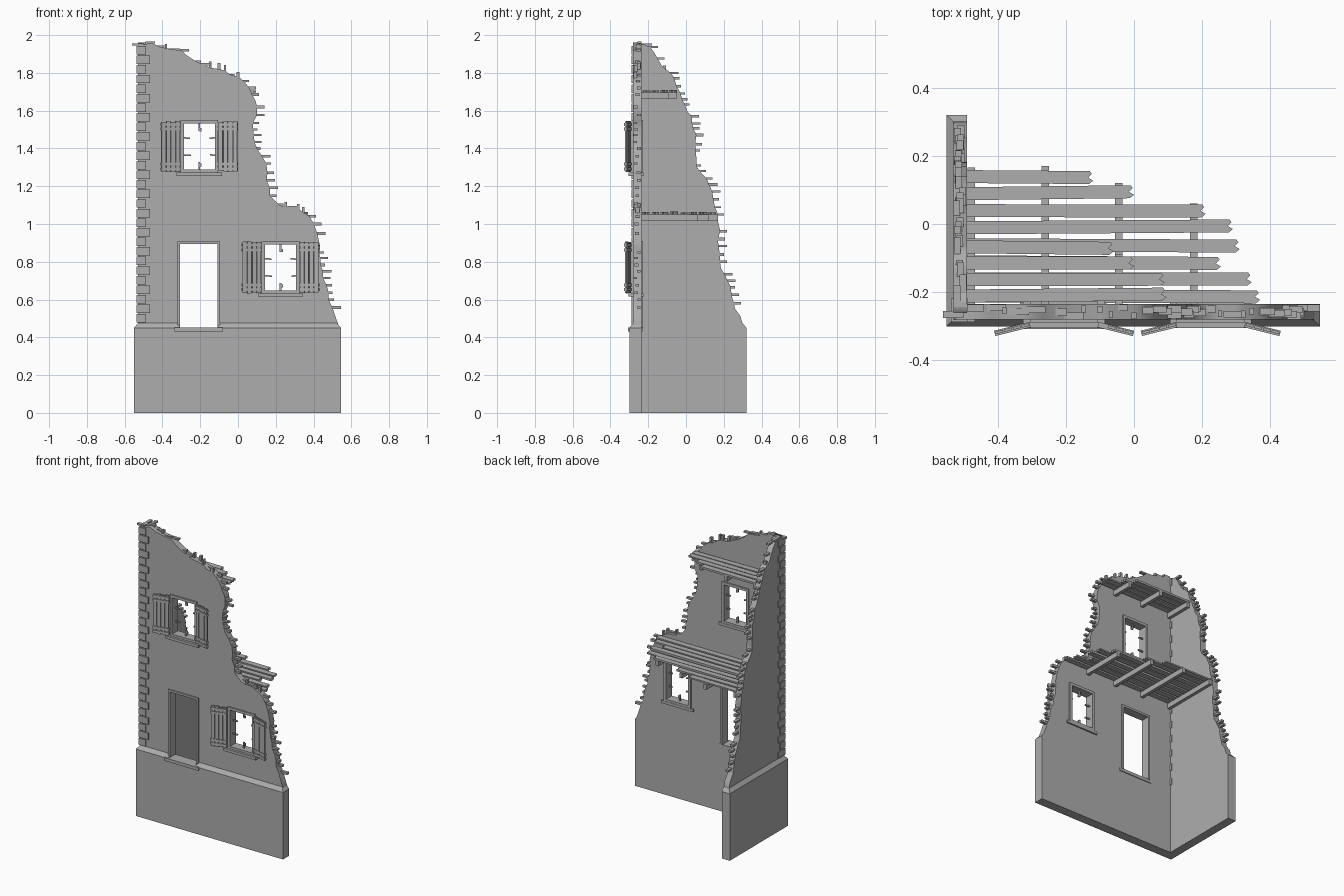
import bpy, bmesh, math, random
from mathutils import Matrix, Vector

if "Cube" in bpy.data.objects:
    bpy.data.objects.remove(bpy.data.objects["Cube"])
rng = random.Random(7)

grey = bpy.data.materials.new("plaster grey")
grey.use_nodes = True
grey.diffuse_color = (0.42, 0.42, 0.42, 1)
grey.node_tree.nodes["Principled BSDF"].inputs["Base Color"].default_value = grey.diffuse_color


def add_object(name, mesh):
    mesh.materials.clear()
    mesh.materials.append(grey)
    obj = bpy.data.objects.new(name, mesh)
    bpy.context.collection.objects.link(obj)
    return obj


def finish(name, bm):
    bmesh.ops.recalc_face_normals(bm, faces=bm.faces)
    mesh = bpy.data.meshes.new(name)
    bm.to_mesh(mesh)
    bm.free()
    return add_object(name, mesh)


def box(bm, x0, x1, y0, y1, z0, z1, turn=None):
    mid = Vector((x0 + x1, y0 + y1, z0 + z1)) / 2
    size = Matrix.Diagonal((x1 - x0, y1 - y0, z1 - z0, 1))
    bmesh.ops.create_cube(bm, size=1, matrix=Matrix.Translation(mid) @ (turn or Matrix()) @ size)


def prism(bm, outline, z0, z1, top=None):
    low = [bm.verts.new((x, y, z0)) for x, y in outline]
    high = [bm.verts.new((x, y, z1)) for x, y in (top or outline)]
    bm.faces.new(low)
    bm.faces.new(high)
    for i in range(len(low)):
        j = i - 1
        bm.faces.new((low[j], low[i], high[i], high[j]))


def rect(x0, x1, y0, y1):
    return [(x0, y0), (x1, y0), (x1, y1), (x0, y1)]


def roughen(points):
    """Break each edge of a ruined outline into small jagged steps."""
    out = [points[0]]
    for a, b in zip(points, points[1:]):
        steps = max(1, round(math.dist(a, b) / 0.04))
        for i in range(1, steps):
            t = i / steps
            out.append((a[0] + (b[0] - a[0]) * t + rng.uniform(-.009, .009),
                        a[1] + (b[1] - a[1]) * t + rng.uniform(-.007, .007)))
        out.append(b)
    return out


def wall(name, outline, holes, thickness, place):
    curve = bpy.data.curves.new(name, "CURVE")
    curve.dimensions, curve.fill_mode, curve.extrude = "2D", "BOTH", thickness / 2
    for loop in [outline] + holes:
        spline = curve.splines.new("POLY")
        spline.points.add(len(loop) - 1)
        for p, (u, v) in zip(spline.points, loop):
            p.co = (u, v, 0, 1)
        spline.use_cyclic_u = True
    temp = bpy.data.objects.new(name, curve)
    bpy.context.collection.objects.link(temp)
    graph = bpy.context.evaluated_depsgraph_get()
    mesh = bpy.data.meshes.new_from_object(temp.evaluated_get(graph))
    bpy.data.objects.remove(temp)
    mesh.transform(place)
    bm = bmesh.new()
    bm.from_mesh(mesh)
    bmesh.ops.remove_doubles(bm, verts=bm.verts, dist=0.0001)
    finish(name, bm)


def splinters(name, edge, place, thickness):
    """Thin broken bricks sticking out of a ruined edge."""
    bm = bmesh.new()
    for a, b in zip(edge, edge[1:]):
        steep = abs(b[1] - a[1]) > 0.8 * abs(b[0] - a[0])
        if rng.random() < 0.15 or a[1] < 0.55:
            continue
        u, v = a
        w = rng.uniform(-thickness / 2 + .01, thickness / 2 - .01)
        long, thick = rng.uniform(.02, .045), rng.uniform(.005, .008)
        if steep or rng.random() < 0.45:
            box(bm, u - .03, u + long, v - thick, v + thick, w - .01, w + .01)
        else:
            box(bm, u - thick, u + thick, v - .03, v + long * .8, w - .01, w + .01)
    bm.transform(place)
    finish(name, bm)


# Plinth with a chamfered top, interrupted at the doorway
bm = bmesh.new()
prism(bm, [(-.55, -.3), (.545, -.3), (.545, -.235), (-.49, -.235), (-.49, .32), (-.55, .32)], 0, .45)
prism(bm, rect(-.55, -.31, -.3, -.235), .45, .475, rect(-.53, -.31, -.28, -.235))
prism(bm, rect(-.105, .545, -.3, -.235), .45, .475, rect(-.105, .525, -.28, -.235))
prism(bm, rect(-.55, -.49, -.3, .32), .45, .475, rect(-.53, -.49, -.28, .3))
finish("plinth", bm)

# Ruined walls
front_edge = roughen([(-.53, 1.95), (-.46, 1.96), (-.38, 1.93), (-.3, 1.92), (-.22, 1.86), (-.1, 1.82),
                      (0, 1.78), (.06, 1.72), (.1, 1.62), (.08, 1.5), (.1, 1.4), (.15, 1.32), (.17, 1.15),
                      (.22, 1.1), (.32, 1.08), (.38, 1.04), (.42, .95), (.43, .85), (.45, .75), (.48, .6), (.53, .47)])
side_edge = roughen([(-.26, 1.96), (-.22, 1.95), (-.17, 1.91), (-.13, 1.84), (-.08, 1.8), (-.05, 1.73),
                     (-.02, 1.66), (.03, 1.57), (.055, 1.47), (.055, 1.34), (.07, 1.28), (.11, 1.24),
                     (.145, 1.13), (.17, 1.05), (.18, .8), (.22, .7), (.26, .55), (.3, .47)])
windows = {"upper": (-.205, 1.41), "lower": (.225, .77)}
holes = [rect(x - .09, x + .09, z - .13, z + .13) for x, z in windows.values()]
holes.append(rect(-.315, -.1, .452, .905))
front_place = Matrix.Translation((0, -.2575, 0)) @ Matrix.Rotation(math.pi / 2, 4, "X")
side_place = (Matrix.Translation((-.51, 0, 0)) @ Matrix.Rotation(math.pi / 2, 4, "Z")
              @ Matrix.Rotation(math.pi / 2, 4, "X"))
wall("front_wall", [(-.53, .449)] + front_edge + [(.53, .449)], holes, .045, front_place)
wall("side_wall", [(-.26, .449)] + side_edge + [(.3, .449)], [], .04, side_place)
splinters("front_broken_bricks", front_edge, front_place, .045)
splinters("side_broken_bricks", side_edge, side_place, .04)

# Corner stones, alternately long and short on each face
bm = bmesh.new()
courses = 29
pitch = (1.945 - .475) / courses
for i in range(courses):
    z = .475 + i * pitch
    along_x, along_y = (.07, .05) if i % 2 else (.05, .07)
    box(bm, -.537, -.537 + along_x, -.288, -.288 + along_y, z + .003, z + pitch - .003)
finish("corner_stones", bm)


def frame(bm, x0, x1, z0, z1, width, y0, y1):
    box(bm, x0, x0 + width, y0, y1, z0, z1)
    box(bm, x1 - width, x1, y0, y1, z0, z1)
    box(bm, x0 + width, x1 - width, y0, y1, z1 - width, z1)
    box(bm, x0 + width, x1 - width, y0, y1, z0, z0 + width)


def shutter(name, hinge_x, side, z):
    """Open shutter of upright boards behind cross rails."""
    bm = bmesh.new()
    for i in range(4):
        drop = rng.uniform(0, .008)
        box(bm, .003 + i * .026, .026 + i * .026, -.004, .004, -.137 + drop, .137 - drop)
    for height in (-.105, .105):
        for offset in (-.013, .013):
            box(bm, 0, .107, -.009, .007, height + offset - .008, height + offset + .008)
    bm.transform(Matrix.Translation((hinge_x, -.294, z)) @ Matrix.Diagonal((side, 1, 1, 1))
                 @ Matrix.Rotation(math.radians(-14), 4, "Z"))
    finish(name, bm)


# Windows with broken glazing bars, sills and shutters
for label, (x, z) in windows.items():
    bm = bmesh.new()
    frame(bm, x - .1, x + .1, z - .14, z + .14, .018, -.289, -.227)
    for side in (-1, 1):
        for height in (-.045, .045):
            long = rng.uniform(.025, .045)
            mid = x + side * (.084 - long / 2)
            box(bm, mid - long / 2, mid + long / 2, -.262, -.254, z + height - .004, z + height + .004,
                Matrix.Rotation(rng.uniform(-.15, .15), 4, "Y"))
        mid = z + side * .105
        box(bm, x - .005, x + .005, -.263, -.253, mid - .022, mid + .022)
        box(bm, x + .002, x + .012, -.262, -.254, mid - side * .012 - .012, mid - side * .012 + .004)
    finish(label + "_window_frame", bm)
    bm = bmesh.new()
    box(bm, x - .12, x + .12, -.305, -.225, z - .155, z - .137)
    finish(label + "_window_sill", bm)
    shutter(label + "_right_shutter", x - .1, -1, z)
    shutter(label + "_left_shutter", x + .1, 1, z)

# Doorway
bm = bmesh.new()
for x0, x1, z0, z1 in ((-.32, -.306, .45, .908), (-.109, -.095, .45, .908), (-.306, -.109, .894, .908)):
    box(bm, x0, x1, -.288, -.227, z0, z1)
finish("door_frame", bm)
bm = bmesh.new()
box(bm, -.335, -.08, -.308, -.23, .432, .453)
finish("door_step", bm)


def floor(name, z, ends, y_first, gap, beams, beam_ends):
    """Broken boards running along x over beams running along y."""
    bm = bmesh.new()
    for i, end in enumerate(ends):
        y, skew = y_first + i * gap, rng.uniform(-.006, .006)
        low, high = y - .019, y + .019
        prism(bm, [(-.492, low), (end - .012, low + skew), (end, low + skew + .01), (end - .015, y + skew),
                   (end - .004, high + skew - .008), (end - .01, high + skew), (-.492, high)],
              z - .012, z + rng.uniform(-.003, .002))
    finish(name + "_boards", bm)
    bm = bmesh.new()
    for x, end in zip(beams, beam_ends):
        box(bm, x - .011, x + .011, -.24, end, z - .046, z - .012)
    finish(name + "_beams", bm)


floor("lower_floor", 1.063, [.37, .345, .255, .31, .29, .21, 0, -.12], -.211, .05,
      [-.478, -.26, -.045, .175], [.165, .17, .12, .06])
floor("upper_floor", 1.708, [.095, .09, 0, -.06], -.211, .048,
      [-.478, -.26, -.045], [-.05, -.05, -.09])
